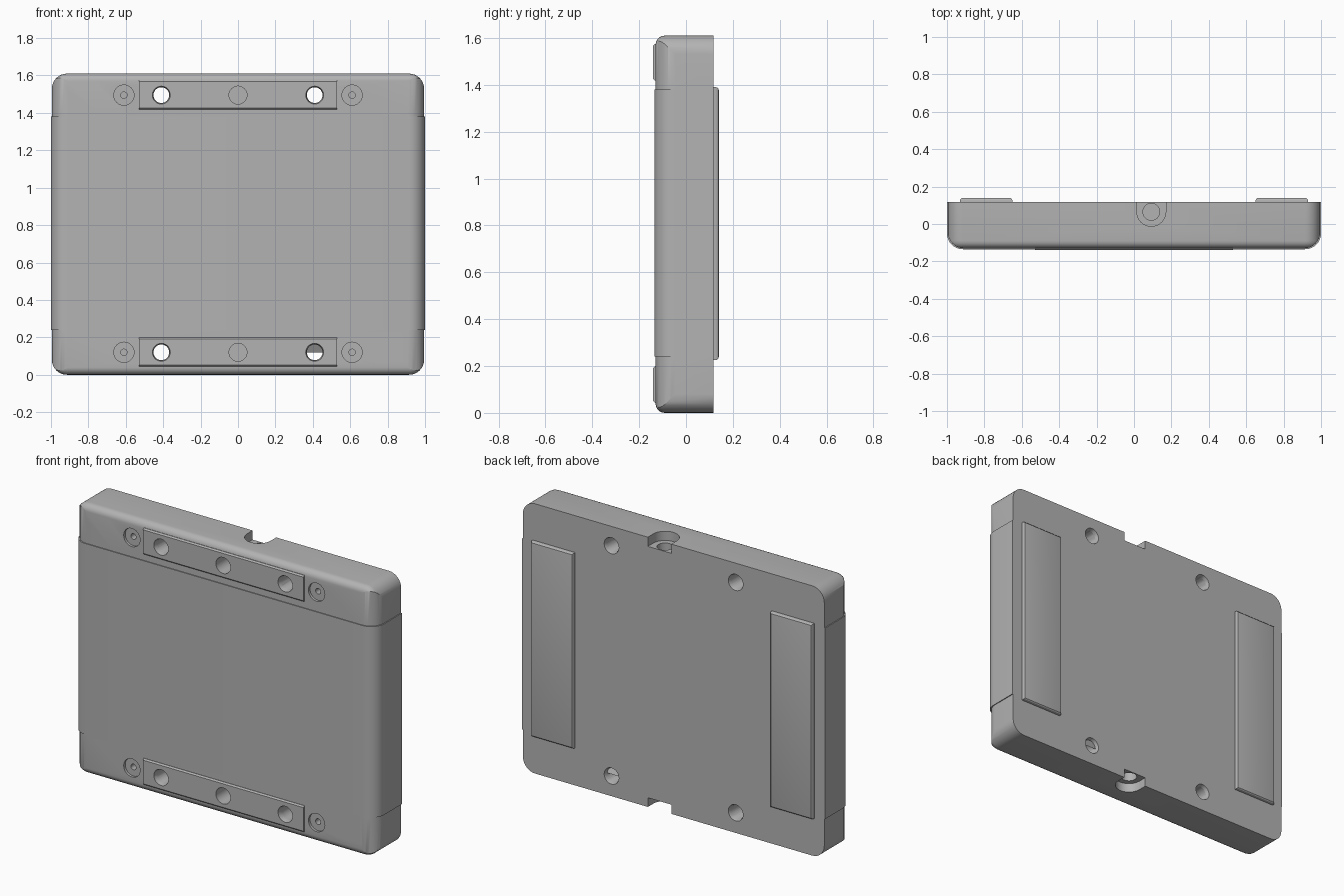
import bpy, bmesh, math
from mathutils import Matrix

cube = bpy.data.objects.get("Cube")
if cube:
    bpy.data.objects.remove(cube, do_unlink=True)

grey = bpy.data.materials.new("plain_grey")
grey.use_nodes = True
colour = (0.45, 0.45, 0.45, 1)
grey.diffuse_color = colour
grey.node_tree.nodes["Principled BSDF"].inputs["Base Color"].default_value = colour

HEIGHT, MID, BACK, FRONT = 1.61, 0.805, 0.117, -0.13
ROWS = (0.12, 1.495)          # heights of the two fastening rows


def add(name, bm):
    bmesh.ops.recalc_face_normals(bm, faces=bm.faces[:])
    mesh = bpy.data.meshes.new(name)
    bm.to_mesh(mesh)
    bm.free()
    mesh.materials.append(grey)
    obj = bpy.data.objects.new(name, mesh)
    bpy.context.collection.objects.link(obj)
    return obj


def box(x, y, z):
    bm = bmesh.new()
    bmesh.ops.create_cube(bm, size=1)
    for v in bm.verts:
        v.co = [a + (b - a) * (c + 0.5) for (a, b), c in zip((x, y, z), v.co)]
    return bm


def bevel(bm, rule, width, segments):
    edges = [e for e in bm.edges if rule(e)]
    bmesh.ops.bevel(bm, geom=edges, offset=width, segments=segments,
                    profile=0.5, affect='EDGES', clamp_overlap=True)


def along(axis):
    others = [i for i in range(3) if i != axis]
    return lambda e: all(abs(e.verts[0].co[i] - e.verts[1].co[i]) < 1e-5 for i in others)


def boolean(obj, tool, operation):
    mod = obj.modifiers.new(operation.title(), 'BOOLEAN')
    mod.object, mod.operation, mod.solver = tool, operation, 'EXACT'
    bpy.ops.object.select_all(action='DESELECT')
    obj.select_set(True)
    bpy.context.view_layer.objects.active = obj
    bpy.ops.object.modifier_apply(modifier=mod.name)


def shell(name, half, front, low, high):
    """Slab with its two upright front edges rounded."""
    bm = box((-half, half), (front, BACK), (low, high))
    upright = along(2)
    bevel(bm, lambda e: upright(e) and e.verts[0].co.y < 0, 0.085, 8)
    return add(name, bm)


def drill(x, y, z, r1, r2, depth, axis='Y'):
    """Round cutter starting at a point and running along +y or +z."""
    bm = bmesh.new()
    bmesh.ops.create_cone(bm, cap_ends=True, segments=32, radius1=r1, radius2=r2, depth=depth)
    bm.transform(Matrix.Translation((0, 0, depth / 2)))
    if axis == 'Y':
        bm.transform(Matrix.Rotation(-math.pi / 2, 4, 'X'))
    bm.transform(Matrix.Translation((x, y, z)))
    return add("cutter", bm)


# Main case: rounded slab trimmed to a rounded outline
case = shell("case", 0.995, FRONT, -0.1, HEIGHT + 0.1)
outline = box((-0.995, 0.995), (FRONT, BACK + 0.1), (0, HEIGHT))
bevel(outline, along(1), 0.08, 8)
bevel(outline, lambda e: all(v.co.y < FRONT + 1e-4 for v in e.verts), 0.04, 5)
trim = add("outline_cutter", outline)
boolean(case, trim, 'INTERSECT')
bpy.data.objects.remove(trim)

# Slightly wider middle sleeve
sleeve = shell("sleeve", 1.0, FRONT - 0.005, 0.24, 1.38)
boolean(case, sleeve, 'UNION')
bpy.data.objects.remove(sleeve)

# Front mounting strips
strips = []
for z, name in zip(ROWS, ("lower_strip", "upper_strip")):
    bm = box((-0.53, 0.53), (-0.14, FRONT + 0.02), (z - 0.077, z + 0.08))
    bevel(bm, lambda e: all(v.co.y < -0.139 for v in e.verts) and along(0)(e), 0.008, 1)
    strips.append(add(name, bm))

# Fastening holes
cutters = []
for z in ROWS:
    for x in (-0.41, 0.41):
        cutters += [drill(x, -0.2, z, 0.042, 0.042, 0.5),
                    drill(x, -0.145, z, 0.049, 0.042, 0.03),
                    drill(x, BACK - 0.02, z, 0.042, 0.05, 0.025)]
    cutters.append(drill(0, -0.2, z, 0.048, 0.048, 0.2))
    for x in (-0.61, 0.61):
        cutters += [drill(x, -0.2, z, 0.054, 0.054, 0.085),
                    drill(x, -0.2, z, 0.017, 0.017, 0.13)]

# U-shaped notches with a round socket, top and bottom
for low, high, hole in ((-0.05, 0.055, 0), (HEIGHT - 0.055, HEIGHT + 0.05, HEIGHT - 0.11)):
    cutters.append(add("cutter", box((0.015, 0.17), (0.065, 0.3), (low, high))))
    cutters.append(drill(0.0925, 0.065, low, 0.0775, 0.0775, high - low, 'Z'))
    cutters.append(drill(0.0925, 0.065, hole, 0.045, 0.045, 0.11, 'Z'))

for part in [case] + strips:
    for tool in cutters:
        boolean(part, tool, 'DIFFERENCE')
for tool in cutters:
    bpy.data.objects.remove(tool)

# Raised pads on the back
pads = []
for side, name in ((-1, "right_pad"), (1, "left_pad")):
    bm = box(sorted((side * 0.65, side * 0.93)), (BACK - 0.01, 0.14), (0.225, 1.39))
    bevel(bm, lambda e: all(v.co.y > 0.139 for v in e.verts), 0.014, 3)
    pads.append(add(name, bm))

bpy.ops.object.select_all(action='DESELECT')
for part in [case] + strips + pads:
    part.select_set(True)
bpy.context.view_layer.objects.active = case
bpy.ops.object.shade_smooth_by_angle(angle=math.radians(30))
